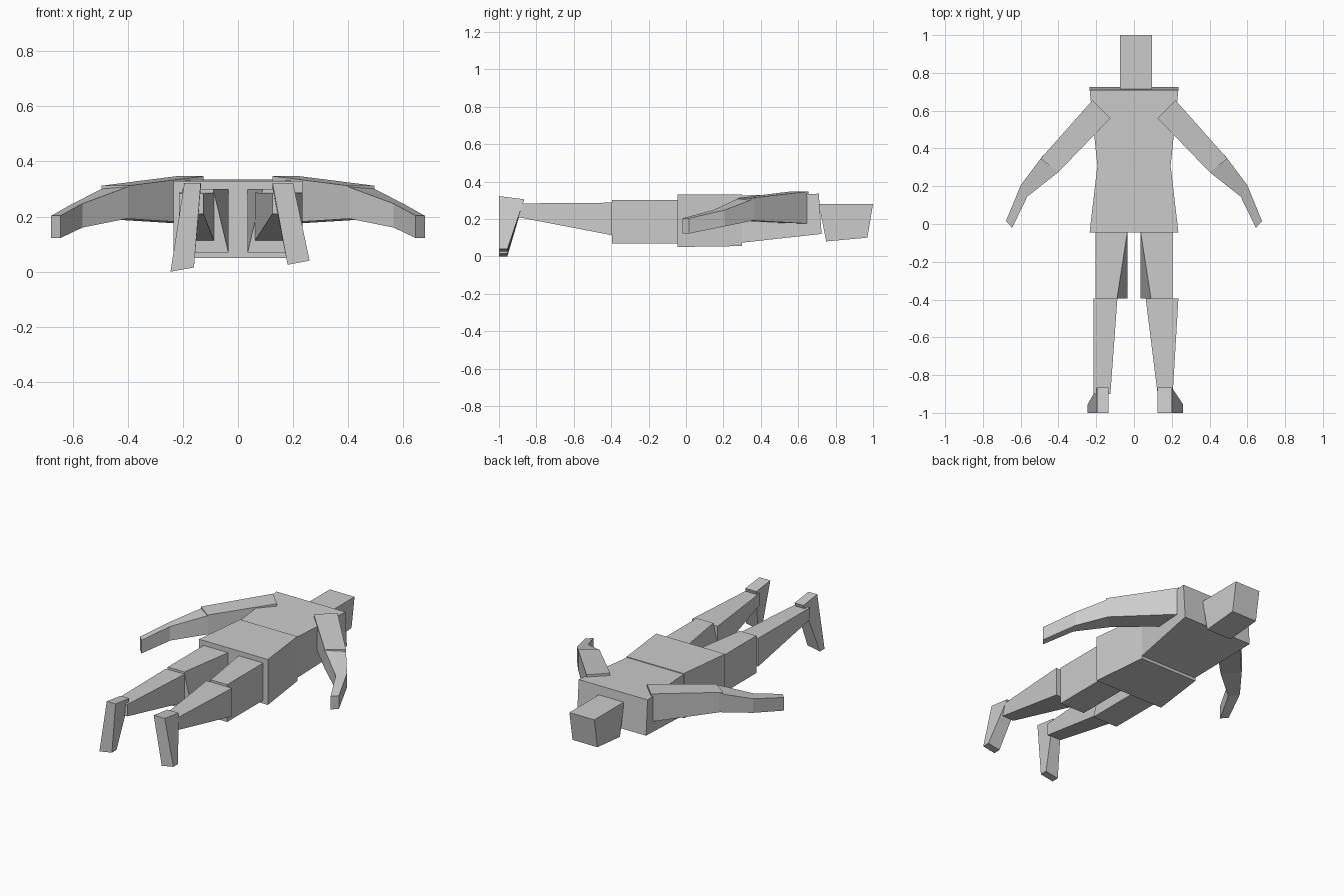
import bpy
import bmesh

cube = bpy.data.objects.get("Cube")
if cube:
    bpy.data.objects.remove(cube, do_unlink=True)

grey = bpy.data.materials.new("plain_grey")
grey.use_nodes = True
grey.diffuse_color = (0.6, 0.6, 0.6, 1)
grey.node_tree.nodes["Principled BSDF"].inputs["Base Color"].default_value = grey.diffuse_color


def loft(name, rings):
    """Closed flat-faced solid through a row of four-cornered rings."""
    bm = bmesh.new()
    rows = [[bm.verts.new(p) for p in ring] for ring in rings]
    for a, b in zip(rows, rows[1:]):
        for i in range(4):
            j = (i + 1) % 4
            bm.faces.new((a[i], a[j], b[j], b[i]))
    bm.faces.new(rows[0])
    bm.faces.new(rows[-1])
    bmesh.ops.recalc_face_normals(bm, faces=bm.faces)
    mesh = bpy.data.meshes.new(name)
    bm.to_mesh(mesh)
    bm.free()
    mesh.materials.append(grey)
    obj = bpy.data.objects.new(name, mesh)
    bpy.context.collection.objects.link(obj)
    return obj


def block(name, *corners):
    """Side outline of corners (y, z, x_low, x_high), spanned across x."""
    return loft(name, [[(c[k], c[0], c[1]) for c in corners] for k in (2, 3)])


def limb(name, side, sections):
    """Limb through sections (outer xy, inner xy, z_low, z_high)."""
    rings = []
    for (ox, oy), (ix, iy), low, high in sections:
        rings.append([(side * ox, oy, low), (side * ix, iy, low),
                      (side * ix, iy, high), (side * ox, oy, high)])
    return loft(name, rings)


# Head and torso
block("head", (0.71, 0.28, -0.075, 0.095), (1.0, 0.28, -0.075, 0.095),
      (0.97, 0.10, -0.075, 0.095), (0.75, 0.08, -0.075, 0.095))
block("chest", (0.27, 0.325, -0.19, 0.19), (0.71, 0.335, -0.235, 0.235),
      (0.725, 0.12, -0.235, 0.235), (0.27, 0.07, -0.19, 0.19))
block("hips", (-0.045, 0.33, -0.235, 0.235), (0.30, 0.33, -0.195, 0.195),
      (0.30, 0.055, -0.195, 0.195), (-0.045, 0.05, -0.235, 0.235))

# Arms and thighs, mirrored
for label, s in (("left", 1), ("right", -1)):
    limb(label + "_upper_arm", s, [
        ((0.22, 0.655), (0.125, 0.56), 0.175, 0.347),
        ((0.495, 0.345), (0.40, 0.275), 0.192, 0.312)])
    limb(label + "_forearm", s, [
        ((0.48, 0.365), (0.40, 0.275), 0.193, 0.308),
        ((0.60, 0.205), (0.565, 0.145), 0.16, 0.247),
        ((0.678, 0.015), (0.645, -0.02), 0.122, 0.203)])
    hip, knee = -0.04, -0.395
    block(label + "_thigh", (hip, 0.30, s * 0.035, s * 0.203),
          (knee, 0.30, s * 0.09, s * 0.203),
          (knee, 0.07, s * 0.035, s * 0.203), (hip, 0.07, s * 0.035, s * 0.203))

# Shins and feet, slightly different on each side
for label, knee_x, ankle_x, toe_top, toe_low, toe_z in (
        ("left", (0.062, 0.235), (0.125, 0.205), (0.125, 0.20), (0.18, 0.26), (0.025, 0.04)),
        ("right", (-0.215, -0.088), (-0.215, -0.125), (-0.195, -0.135), (-0.245, -0.16), (0.0, 0.015))):
    block(label + "_shin", (-0.395, 0.287, *knee_x), (-0.90, 0.283, *ankle_x),
          (-0.90, 0.21, *ankle_x), (-0.395, 0.113, *knee_x))
    # Foot narrows from the heel down to the toe
    loft(label + "_foot", [
        [(toe_top[0], -1.0, 0.322), (toe_top[1], -1.0, 0.322),
         (toe_top[1], -0.865, 0.305), (toe_top[0], -0.865, 0.305)],
        [(toe_low[0], -1.0, toe_z[0]), (toe_low[1], -1.0, toe_z[1]),
         (toe_low[1], -0.955, toe_z[1]), (toe_low[0], -0.955, toe_z[0])]])
